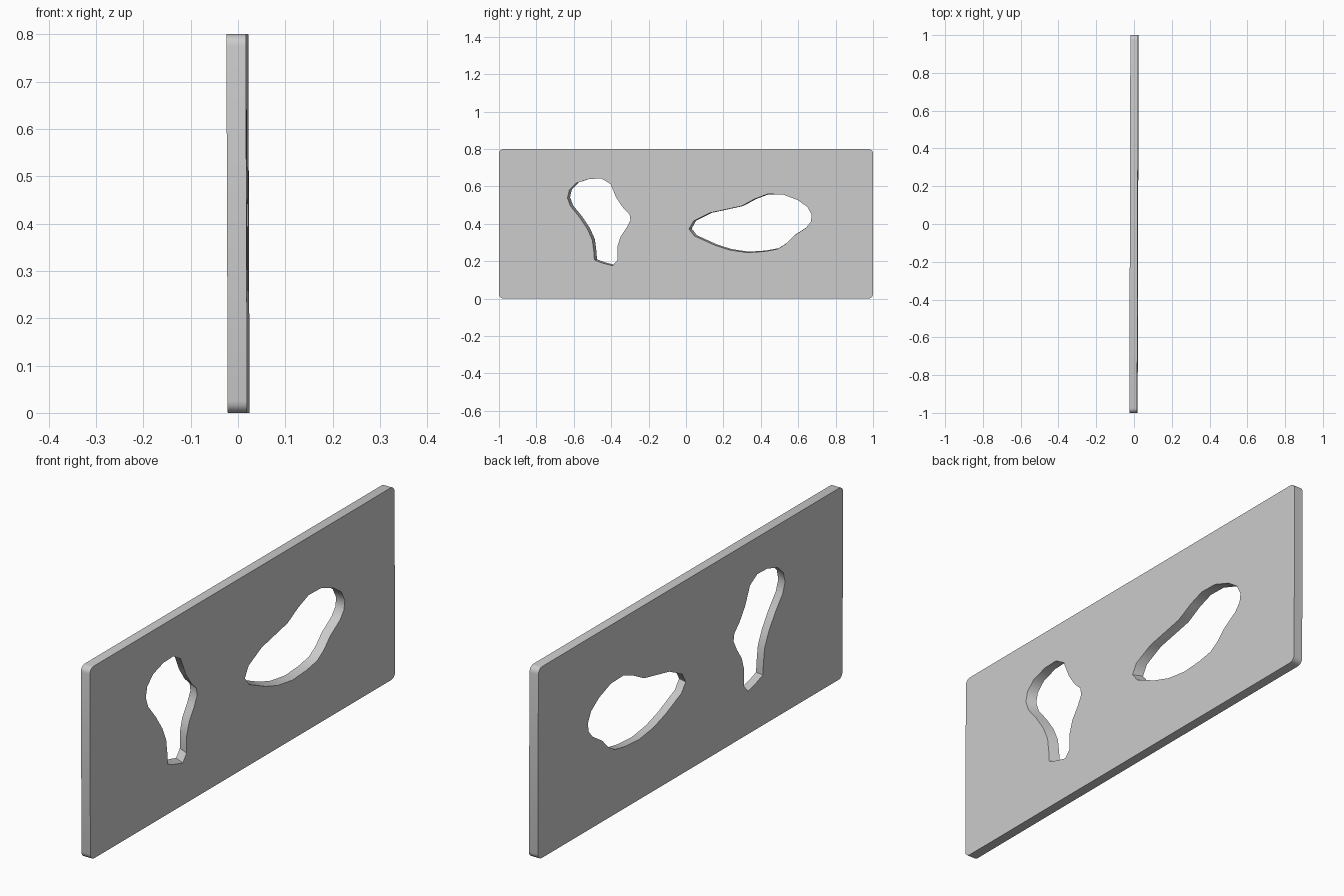
import bpy, bmesh, math

if "Cube" in bpy.data.objects:
    bpy.data.objects.remove(bpy.data.objects["Cube"])

HALF_T = 0.0205      # half thickness of the plate
R = 0.025            # corner radius

# Rounded outline of the plate in (y, z)
outline = []
for cy, cz, start in ((1 - R, 0.8 - R, 0), (-1 + R, 0.8 - R, 90),
                      (-1 + R, R, 180), (1 - R, R, 270)):
    for i in range(5):
        a = math.radians(start + 22.5 * i)
        outline.append((cy + R * math.cos(a), cz + R * math.sin(a)))

# Two free-form openings, (y, z) on the +x face
tall_hole = [(-.634, .538), (-.624, .581), (-.586, .618), (-.517, .640), (-.452, .642),
             (-.404, .613), (-.372, .538), (-.335, .484), (-.302, .452), (-.297, .420),
             (-.319, .377), (-.351, .329), (-.367, .276), (-.367, .206), (-.393, .176),
             (-.447, .190), (-.490, .206), (-.493, .249), (-.501, .313), (-.527, .372),
             (-.570, .436), (-.618, .495)]
long_hole = [(.016, .372), (.040, .415), (.126, .458), (.297, .495), (.367, .533),
             (.436, .559), (.517, .557), (.597, .527), (.650, .490), (.672, .447),
             (.667, .410), (.640, .377), (.575, .335), (.533, .292), (.490, .265),
             (.420, .252), (.329, .246), (.233, .260), (.153, .286), (.045, .335)]


def drift(loop, dy, dz, s):
    """Opening on the -x face: slightly shifted and scaled, so the walls slant."""
    cy = sum(p[0] for p in loop) / len(loop)
    cz = sum(p[1] for p in loop) / len(loop)
    return [(cy + (y - cy) * s + dy, cz + (z - cz) * s + dz) for y, z in loop]


front = [outline, tall_hole, long_hole]
back = [outline, drift(tall_hole, 0.014, 0.004, 1.0), drift(long_hole, 0.007, 0.002, 0.98)]

# Plate: two pierced faces joined by outer and inner walls
bm = bmesh.new()
sides = []
for loops, x in ((front, HALF_T), (back, -HALF_T)):
    rings, edges = [], []
    for loop in loops:
        ring = [bm.verts.new((x, y, z)) for y, z in loop]
        edges += [bm.edges.new((ring[i - 1], ring[i])) for i in range(len(ring))]
        rings.append(ring)
    bmesh.ops.triangle_fill(bm, use_beauty=True, use_dissolve=False, edges=edges,
                            normal=(1, 0, 0))
    sides.append(rings)
for a, b in zip(*sides):
    for i in range(len(a)):
        bm.faces.new((a[i - 1], a[i], b[i], b[i - 1]))

# Slight lean of the whole plate
for v in bm.verts:
    v.co.x += 0.0026 * v.co.y - 0.0035 * (v.co.z - 0.4)
bmesh.ops.recalc_face_normals(bm, faces=bm.faces[:])

mesh = bpy.data.meshes.new("pierced_plate")
bm.to_mesh(mesh)
bm.free()
plate = bpy.data.objects.new("pierced_plate", mesh)
bpy.context.collection.objects.link(plate)
bpy.context.view_layer.objects.active = plate
plate.select_set(True)
bpy.ops.object.shade_smooth_by_angle(angle=math.radians(35))
